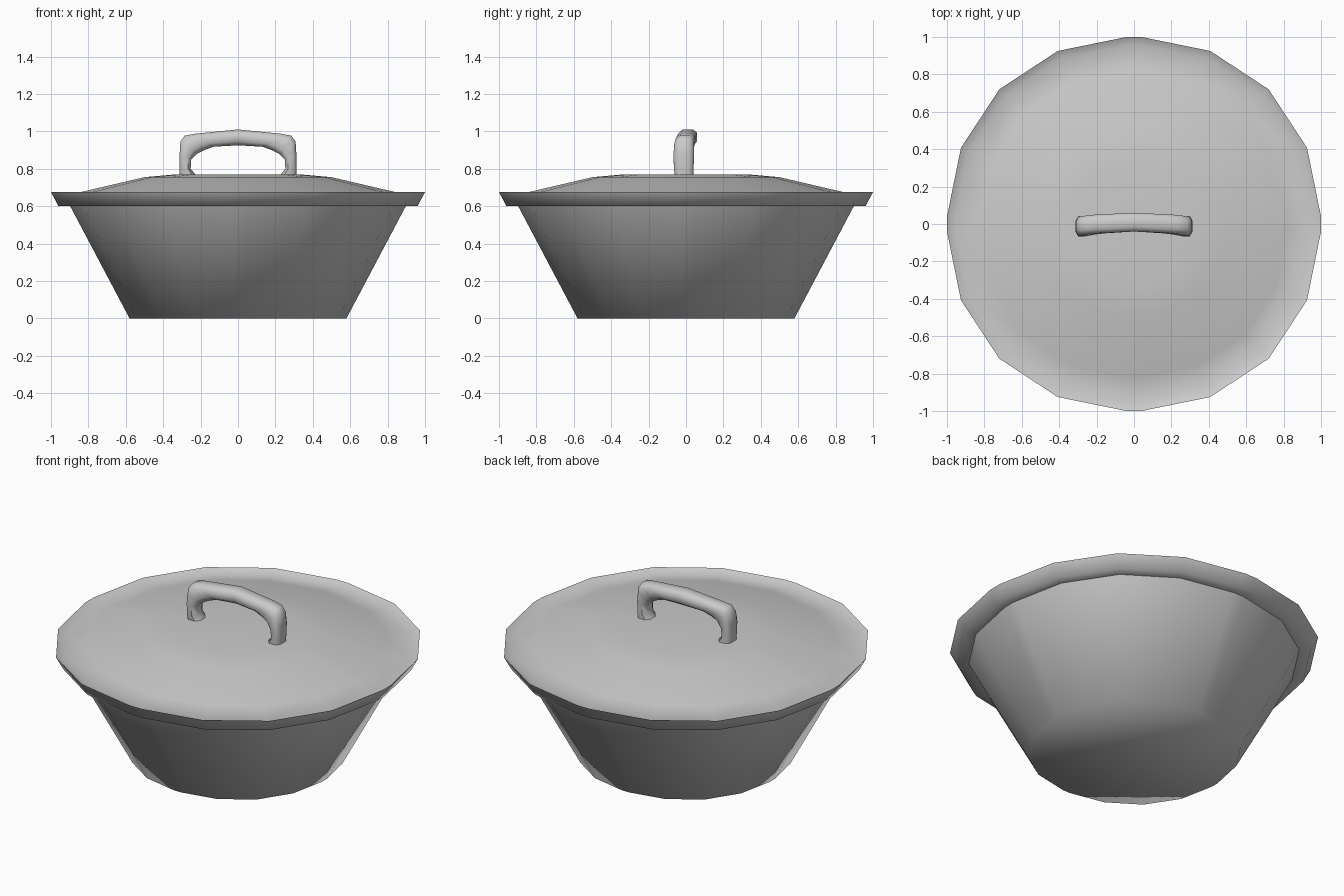
import bpy, math

if "Cube" in bpy.data.objects:
    bpy.data.objects.remove(bpy.data.objects["Cube"])

# Outline shared by every ring: rounded polygon, symmetric in both axes
QUAD = [(1.0, 0.04), (0.925, 0.408), (0.72, 0.72), (0.408, 0.925), (0.04, 1.0)]
OUTLINE = []
for k in range(4):
    c, s = round(math.cos(k * math.pi / 2)), round(math.sin(k * math.pi / 2))
    OUTLINE += [(c * x - s * y, s * x + c * y) for x, y in QUAD]


def skin(name, rings, angle):
    """Join rings of points into a closed, capped and smooth-shaded object."""
    n = len(rings[0])
    verts = [p for ring in rings for p in ring]
    faces = [(i * n + j, i * n + (j + 1) % n, (i + 1) * n + (j + 1) % n, (i + 1) * n + j)
             for i in range(len(rings) - 1) for j in range(n)]
    faces += [tuple(reversed(range(n))), tuple(range(len(verts) - n, len(verts)))]
    mesh = bpy.data.meshes.new(name)
    mesh.from_pydata(verts, [], faces)
    obj = bpy.data.objects.new(name, mesh)
    bpy.context.collection.objects.link(obj)
    bpy.ops.object.select_all(action='DESELECT')
    obj.select_set(True)
    bpy.context.view_layer.objects.active = obj
    bpy.ops.object.mode_set(mode='EDIT')
    bpy.ops.mesh.select_all(action='SELECT')
    bpy.ops.mesh.normals_make_consistent(inside=False)
    bpy.ops.object.mode_set(mode='OBJECT')
    bpy.ops.object.shade_smooth_by_angle(angle=math.radians(angle))
    return obj


def turned(name, profile, angle):
    """Sweep a (radius, z) profile around the shared outline."""
    return skin(name, [[(r * x, r * y, z) for x, y in OUTLINE] for r, z in profile], angle)


# Tapered bowl
turned("bowl", [(0.58, 0), (0.90, 0.605)], 80)

# Lid with overhanging rim, shallow groove and low dome
turned("lid", [(0.88, 0.60), (0.96, 0.60), (1.0, 0.675), (0.955, 0.652),
               (0.82, 0.68), (0.50, 0.755), (0.33, 0.77)], 85)

# Handle: half path of (outer x, outer z, inner x, inner z, centre y, half width)
HALF = [(0.312, 0.76, 0.22, 0.76, -0.010, 0.050),
        (0.312, 0.80, 0.253, 0.80, -0.012, 0.052),
        (0.312, 0.88, 0.25, 0.85, -0.012, 0.055),
        (0.308, 0.945, 0.22, 0.88, -0.010, 0.053),
        (0.285, 0.977, 0.18, 0.900, -0.006, 0.050),
        (0.230, 0.987, 0.13, 0.918, 0.000, 0.050),
        (0.0, 1.01, 0.0, 0.925, 0.010, 0.050)]
PATH = HALF + [(-a, b, -c, d, y, w) for a, b, c, d, y, w in HALF[-2::-1]]
SECTION = [(0, -0.55), (0.22, -1), (0.75, -1), (1, -0.45),
           (1, 0.45), (0.75, 1), (0.22, 1), (0, 0.55)]
skin("handle", [[(a + (c - a) * t, y + w * s, b + (d - b) * t) for t, s in SECTION]
                for a, b, c, d, y, w in PATH], 60)
